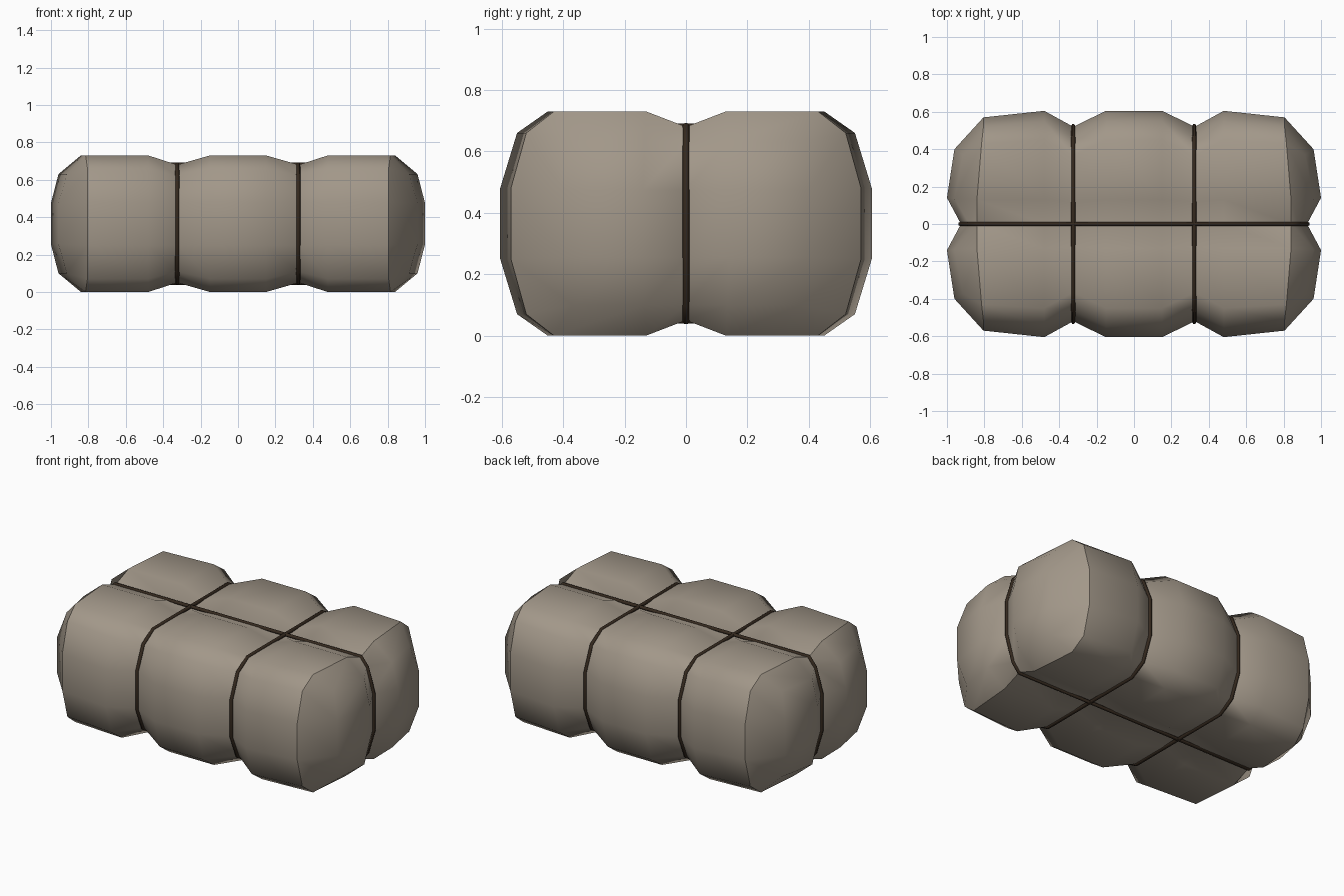
import bpy, bmesh, math

if "Cube" in bpy.data.objects:
    bpy.data.objects.remove(bpy.data.objects["Cube"])

def material(name, rgb):
    m = bpy.data.materials.new(name)
    m.diffuse_color = (*rgb, 1)
    m.use_nodes = True
    m.node_tree.nodes["Principled BSDF"].inputs["Base Color"].default_value = m.diffuse_color
    return m

CLOTH = material("grey brown cloth", (0.36, 0.31, 0.25))
ROPE = material("dark brown rope", (0.035, 0.022, 0.013))
MID = 0.365

# Quarter cross-section (y, z above middle), from side up to the top groove
FULL = [(0.605, 0.115), (0.55, 0.295), (0.45, 0.365), (0.13, 0.365), (0, 0.315)]
PINCH = [(0.52, 0.115), (0.46, 0.255), (0.365, 0.315), (0.12, 0.315), (0, 0.30)]
END = [(0.57, 0.115), (0.52, 0.295), (0.43, 0.365), (0.13, 0.365), (0, 0.315)]
END_X = [0.805, 0.805, 0.815, 0.84, 0.84]

def ring(quarter, xs):
    """18 points going round the section, starting at the right top side."""
    q = [(x, y, z) for x, (y, z) in zip(xs, quarter)]
    half = q + [(x, -y, z) for x, y, z in q[-2::-1]]
    full = half + [(x, y, -z) for x, y, z in half[::-1]]
    return [(x, y, z + MID) for x, y, z in full]

# Bale: lofted sections with pinched waists
stations = [(END, [-x for x in END_X])]
for x, q in [(-0.48, FULL), (-0.325, PINCH), (-0.15, FULL),
             (0.15, FULL), (0.325, PINCH), (0.48, FULL)]:
    stations.append((q, [x] * 5))
stations.append((END, END_X))

bm = bmesh.new()
rings = [[bm.verts.new(p) for p in ring(q, xs)] for q, xs in stations]
N = len(rings[0])
for a, b in zip(rings, rings[1:]):
    for i in range(N):
        j = (i + 1) % N
        bm.faces.new((a[i], a[j], b[j], b[i]))

# Bale ends: two bulging lobes with a groove between
def cap(r, s):
    top, bottom = r[2:7], r[11:16][::-1]
    left = [r[1], r[0], r[17], r[16]]
    right = [r[7], r[8], r[9], r[10]]
    grid = []
    for z, inner in [(0.63, 0), (0.475, 1), (0.255, 1), (0.10, 0)]:
        cols = [(0.40, 0.96), (0.14, 1.0), (0, 0.925)] if inner else \
               [(0.37, 0.915), (0.135, 0.96), (0, 0.88)]
        cols += [(-y, x) for y, x in cols[-2::-1]]
        grid.append([bm.verts.new((s * x, y, z)) for y, x in cols])
    rows = [top] + grid + [bottom]
    for a, b in zip(rows, rows[1:]):
        for i in range(4):
            bm.faces.new((a[i], a[i + 1], b[i + 1], b[i]))
    for side, c in ((left, 0), (right, 4)):
        for k in range(3):
            bm.faces.new((side[k], grid[k][c], grid[k + 1][c], side[k + 1]))
        bm.faces.new((top[c], side[0], grid[0][c]))
        bm.faces.new((bottom[c], side[3], grid[3][c]))

cap(rings[0], -1)
cap(rings[-1], 1)
bmesh.ops.recalc_face_normals(bm, faces=bm.faces)
me = bpy.data.meshes.new("bale")
bm.to_mesh(me)
bm.free()
bale = bpy.data.objects.new("bale", me)
bpy.context.collection.objects.link(bale)
me.materials.append(CLOTH)
bpy.context.view_layer.objects.active = bale
bale.select_set(True)
bpy.ops.object.shade_smooth_by_angle(angle=math.radians(40))

# Ropes: closed loops lying in the grooves
def rope(name, pts):
    cu = bpy.data.curves.new(name, 'CURVE')
    cu.dimensions = '3D'
    cu.bevel_depth = 0.011
    cu.bevel_resolution = 1
    sp = cu.splines.new('POLY')
    sp.points.add(len(pts) - 1)
    for p, co in zip(sp.points, pts):
        p.co = (*co, 1)
    sp.use_cyclic_u = True
    cu.materials.append(ROPE)
    bpy.context.collection.objects.link(bpy.data.objects.new(name, cu))

def loop(quarter):
    """Mirror a quarter path into a closed loop of (across, z)."""
    half = quarter + [(-u, z) for u, z in quarter[::-1]]
    return [(u, MID + z) for u, z in half] + [(u, MID - z) for u, z in half[::-1]]

for name, x in (("left_cross_rope", -0.325), ("right_cross_rope", 0.322)):
    path = loop([(0.524, 0.115), (0.464, 0.26), (0.368, 0.317)])
    rope(name, [(x, y, z) for y, z in path])
path = loop([(0.93, 0.11), (0.885, 0.265), (0.842, 0.318)])
rope("long_rope", [(x, 0, z) for x, z in path])
